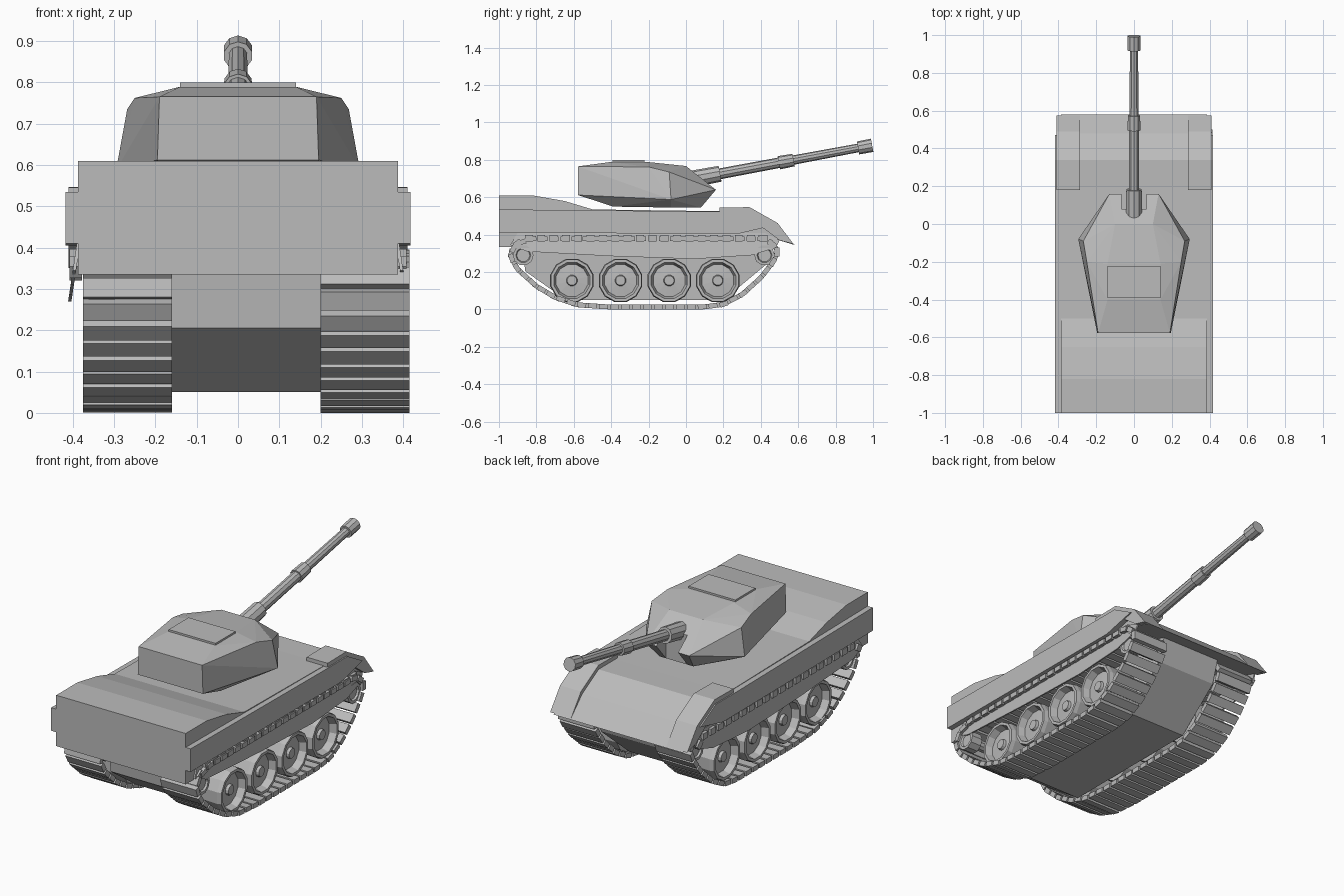
import bpy, bmesh, math
from mathutils import Vector, Matrix

cube = bpy.data.objects.get("Cube")
if cube:
    bpy.data.objects.remove(cube, do_unlink=True)

grey = bpy.data.materials.new("armour_grey")
grey.use_nodes = True
grey.diffuse_color = (0.5, 0.5, 0.5, 1)
grey.node_tree.nodes["Principled BSDF"].inputs["Base Color"].default_value = (0.5, 0.5, 0.5, 1)


def finish(name, bm):
    bmesh.ops.recalc_face_normals(bm, faces=bm.faces)
    mesh = bpy.data.meshes.new(name)
    bm.to_mesh(mesh)
    bm.free()
    mesh.materials.append(grey)
    obj = bpy.data.objects.new(name, mesh)
    bpy.context.scene.collection.objects.link(obj)
    return obj


def prism(name, profile, x0, x1, lean=None):
    """Extrude a (y, z) side profile across x; lean shifts x by height."""
    bm = bmesh.new()
    face = bm.faces.new([bm.verts.new((x0, y, z)) for y, z in profile])
    ext = bmesh.ops.extrude_face_region(bm, geom=[face])["geom"]
    bmesh.ops.translate(bm, vec=(x1 - x0, 0, 0),
                        verts=[v for v in ext if isinstance(v, bmesh.types.BMVert)])
    if lean:
        for v in bm.verts:
            v.co.x += lean(v.co.z)
    return finish(name, bm)


def add_box(bm, centre, size, tilt=0.0):
    mat = Matrix.Translation(centre) @ Matrix.Rotation(tilt, 4, 'X') @ Matrix.Diagonal((*size, 1))
    bmesh.ops.create_cube(bm, size=1, matrix=mat)


def lathe(name, profile, origin, axis, sides):
    """Spin a (distance, radius) profile round an axis."""
    bm = bmesh.new()
    turn = Vector((0, 0, 1)).rotation_difference(Vector(axis)).to_matrix()
    rings = []
    for d, r in profile:
        rings.append([bm.verts.new(Vector(origin) + turn @ Vector(
            (r * math.cos(a), r * math.sin(a), d)))
            for a in (2 * math.pi * (i + 0.5) / sides for i in range(sides))])
    for a, b in zip(rings, rings[1:]):
        for i in range(sides):
            j = (i + 1) % sides
            bm.faces.new((a[i], a[j], b[j], b[i]))
    bm.faces.new(rings[0])
    bm.faces.new(rings[-1])
    return finish(name, bm)


# Hull: deck body, narrow belly between the tracks
prism("upper_hull", [(-1, 0.61), (-0.82, 0.61), (-0.65, 0.58), (-0.5, 0.535), (0.2, 0.525),
                     (0.34, 0.525), (0.48, 0.445), (0.58, 0.345), (0.48, 0.375), (0.4, 0.4),
                     (-0.9, 0.4), (-0.93, 0.335), (-1, 0.335)], -0.387, 0.387)
prism("lower_hull", [(-0.88, 0.42), (-0.86, 0.205), (-0.64, 0.05), (0.2, 0.05),
                     (0.44, 0.25), (0.48, 0.38), (0.4, 0.42)], -0.16, 0.2)

for side, label in ((1, "left"), (-1, "right")):
    # Side sponson, front fender and leaning skirt
    prism(label + "_sponson", [(-1, 0.535), (0.2, 0.523), (0.34, 0.523), (0.47, 0.45),
                               (0.28, 0.405), (-1, 0.41)], side * 0.38, side * 0.417)
    prism(label + "_fender", [(0.18, 0.5), (0.18, 0.545), (0.34, 0.547), (0.49, 0.462),
                              (0.575, 0.35), (0.5, 0.37), (0.42, 0.43), (0.3, 0.5)],
          side * 0.285, side * 0.41)
    prism(label + "_skirt", [(-0.9, 0.41), (-0.94, 0.345), (-0.85, 0.31), (-0.4, 0.285),
                             (0.05, 0.27), (0.35, 0.29), (0.48, 0.33), (0.5, 0.37), (0.42, 0.41)],
          side * 0.382, side * 0.39, lambda z, s=side: s * 0.15 * (0.41 - z))
    bm = bmesh.new()
    for i in range(20):
        add_box(bm, (side * 0.393, -0.84 + i * 0.066, 0.38), (0.03, 0.042, 0.034))
    add_box(bm, (side * 0.393, -0.9, 0.352), (0.03, 0.042, 0.034), 0.6)
    add_box(bm, (side * 0.393, 0.46, 0.347), (0.03, 0.042, 0.034), -0.8)
    finish(label + "_skirt_blocks", bm)

# Tracks: separate links set along a closed path
path = [Vector((0, y, z)) for y, z in [
    (-0.94, 0.29), (-0.9, 0.215), (-0.8, 0.125), (-0.7, 0.065), (-0.58, 0.025), (-0.42, 0.014),
    (0.1, 0.014), (0.2, 0.028), (0.3, 0.08), (0.4, 0.17), (0.47, 0.26), (0.49, 0.315),
    (0.465, 0.35), (0.41, 0.378), (-0.82, 0.378), (-0.91, 0.35)]]
legs = [(a, b - a) for a, b in zip(path, path[1:] + path[:1])]
total = sum(d.length for a, d in legs)


def along(s):
    s %= total
    for a, d in legs:
        if s <= d.length:
            return a + d.normalized() * s
        s -= d.length
    return path[0]


LINKS = 54
pitch = total / LINKS
for centre, phase, label in ((0.307, 0.3, "left"), (-0.267, 0.8, "right")):
    bm = bmesh.new()
    for i in range(LINKS):
        s = (i + phase) * pitch
        d = along(s + pitch / 2) - along(s - pitch / 2)
        p = along(s)
        add_box(bm, (centre, p.y, p.z), (0.215, pitch * 0.8, 0.026), math.atan2(d.z, d.y))
    finish(label + "_track", bm)
    # Road wheels with a dished outer face, and end rollers
    out = 1 if centre > 0 else -1
    for n, y in enumerate((-0.61, -0.35, -0.09, 0.17)):
        lathe(f"{label}_road_wheel_{n + 1}",
              [(-0.09, 0.115), (0.075, 0.12), (0.098, 0.115), (0.098, 0.1), (0.06, 0.088),
               (0.065, 0.03), (0.08, 0.026)], (centre, y, 0.155), (out, 0, 0), 12)
    for n, y in (("rear", -0.87), ("front", 0.42)):
        lathe(f"{label}_{n}_roller", [(-0.09, 0.03), (0.03, 0.03), (0.03, 0.055),
                                      (0.095, 0.055), (0.095, 0.04), (0.085, 0.035)],
              (centre, y, 0.29), (out, 0, 0), 10)

# Turret: faceted shell from mirrored corner points
corners = [(0.195, -0.578, 0.612), (0.295, -0.08, 0.588), (0.13, 0.16, 0.64),
           (0.17, -0.39, 0.55), (0.2, -0.08, 0.545), (0.1, 0.08, 0.545),
           (0.19, -0.578, 0.765), (0.25, -0.2, 0.762), (0.268, -0.09, 0.735),
           (0.1, 0.0, 0.767), (0.14, -0.4, 0.789), (0.14, -0.21, 0.789)]
bm = bmesh.new()
for x, y, z in corners:
    bm.verts.new((x, y, z))
    bm.verts.new((-x, y, z))
bmesh.ops.convex_hull(bm, input=bm.verts)
bmesh.ops.dissolve_limit(bm, angle_limit=0.02, verts=bm.verts, edges=bm.edges)
turret = finish("turret", bm)

# Notch in the turret front for the gun
bm = bmesh.new()
add_box(bm, (0, 0.18, 0.7), (0.13, 0.2, 0.4))
cutter = finish("gun_notch_cutter", bm)
cutter.hide_render = True
cutter.hide_viewport = True
cut = turret.modifiers.new("gun_notch", 'BOOLEAN')
cut.operation = 'DIFFERENCE'
cut.solver = 'EXACT'
cut.object = cutter

bm = bmesh.new()
add_box(bm, (0, -0.307, 0.79), (0.28, 0.17, 0.018))
finish("roof_hatch", bm)

# Gun: sleeve, barrel, collar and muzzle along one raised axis
lathe("gun", [(0, 0.045), (0.15, 0.043), (0.15, 0.029), (0.47, 0.028), (0.47, 0.036),
              (0.55, 0.034), (0.55, 0.025), (0.9, 0.023), (0.9, 0.035), (0.977, 0.036)],
      (0, 0.035, 0.698), (0, 0.983, 0.184), 10)
